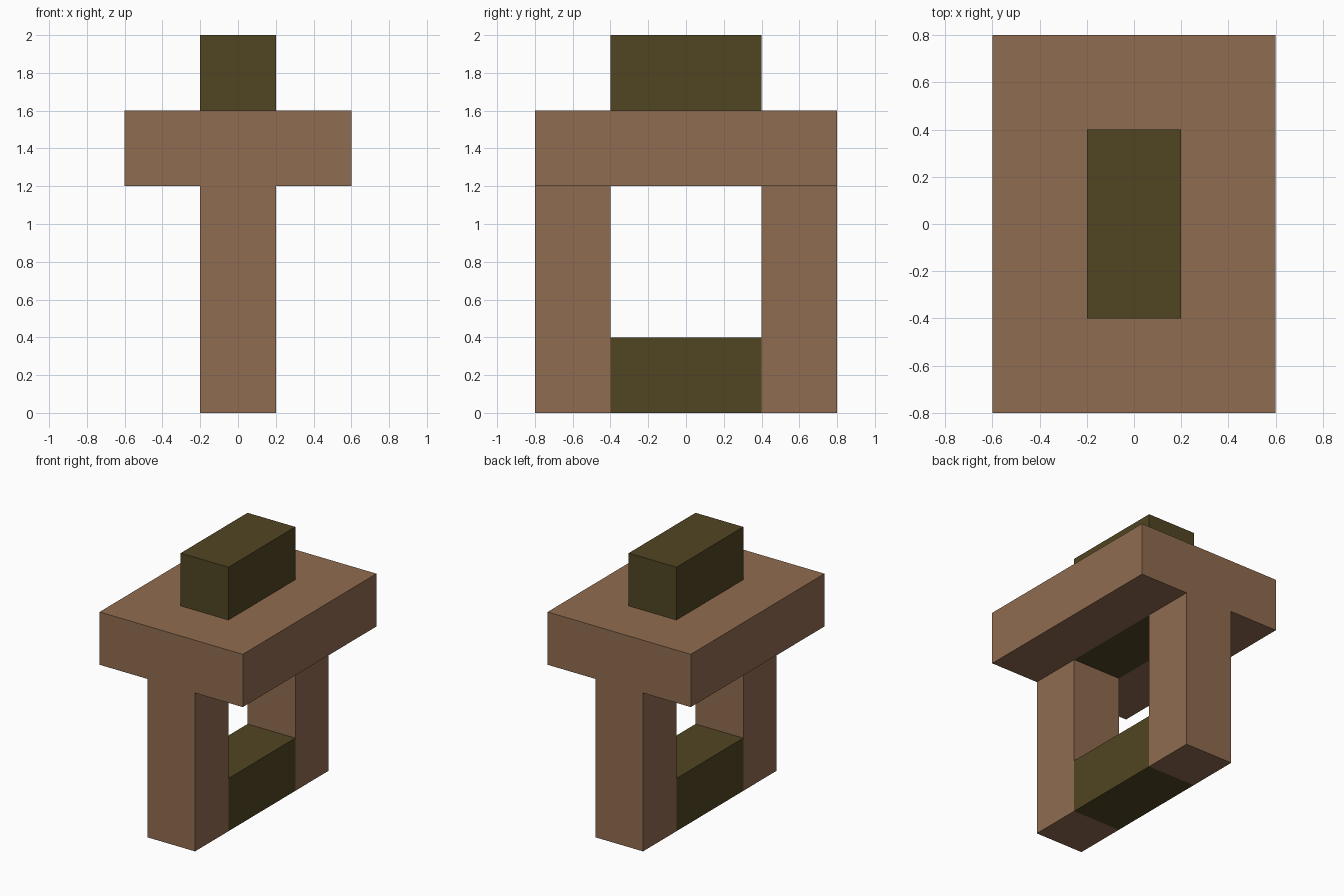
import bpy
import bmesh
from mathutils import Vector

default = bpy.data.objects.get("Cube")
if default:
    bpy.data.objects.remove(default, do_unlink=True)


def material(name, rgb):
    mat = bpy.data.materials.new(name)
    mat.use_nodes = True
    mat.diffuse_color = (*rgb, 1)
    mat.node_tree.nodes["Principled BSDF"].inputs["Base Color"].default_value = (*rgb, 1)
    return mat


brown = material("warm brown", (0.28, 0.15, 0.08))
olive = material("dark olive", (0.082, 0.06, 0.016))


def prism(name, profile, y_start, y_end, mat):
    """Extrude an x-z outline along y."""
    bm = bmesh.new()
    face = bm.faces.new([bm.verts.new((x, y_start, z)) for x, z in profile])
    moved = bmesh.ops.extrude_face_region(bm, geom=[face])["geom"]
    verts = [v for v in moved if isinstance(v, bmesh.types.BMVert)]
    bmesh.ops.translate(bm, verts=verts, vec=Vector((0, y_end - y_start, 0)))
    bmesh.ops.recalc_face_normals(bm, faces=bm.faces)
    mesh = bpy.data.meshes.new(name)
    bm.to_mesh(mesh)
    bm.free()
    mesh.materials.append(mat)
    obj = bpy.data.objects.new(name, mesh)
    bpy.context.collection.objects.link(obj)
    return obj


def rectangle(x0, x1, z0, z1):
    return [(x0, z0), (x1, z0), (x1, z1), (x0, z1)]


# T-shaped end supports: leg and end of the slab in one piece
half_tee = [(0.2, 0), (0.2, 1.2), (0.6, 1.2), (0.6, 1.6)]
tee = half_tee + [(-x, z) for x, z in reversed(half_tee)]
prism("front_support", tee, -0.8, -0.4, brown)
prism("back_support", tee, 0.4, 0.8, brown)

# Long sides of the slab
prism("left_slab_side", rectangle(0.2, 0.6, 1.2, 1.6), -0.4, 0.4, brown)
prism("right_slab_side", rectangle(-0.6, -0.2, 1.2, 1.6), -0.4, 0.4, brown)

# Core block passing through the slab, and the beam between the feet
prism("top_block", rectangle(-0.2, 0.2, 1.2, 2), -0.4, 0.4, olive)
prism("base_beam", rectangle(-0.2, 0.2, 0, 0.4), -0.4, 0.4, olive)
